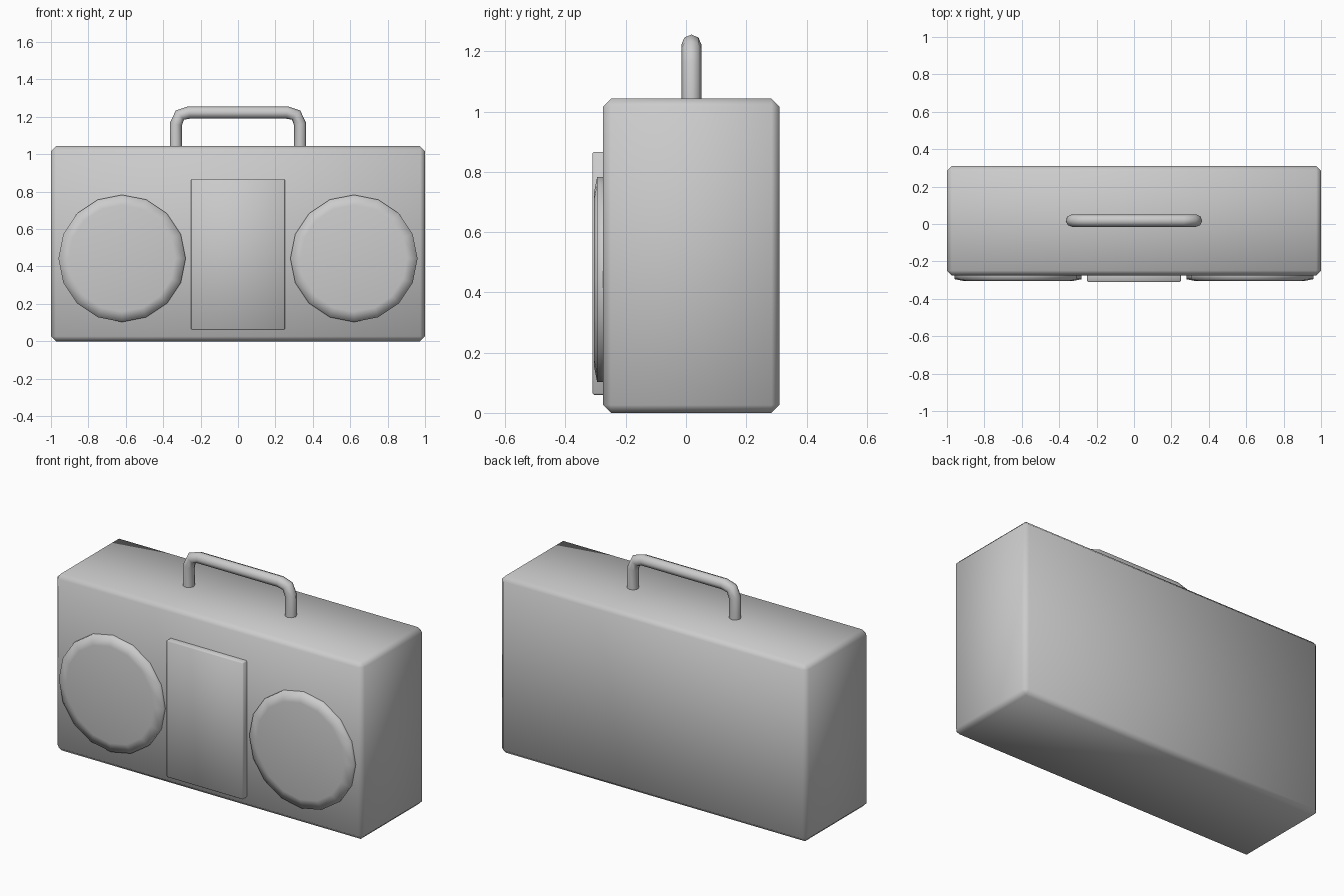
import bpy, bmesh, math
from mathutils import Matrix

if "Cube" in bpy.data.objects:
    bpy.data.objects.remove(bpy.data.objects["Cube"])

grey = bpy.data.materials.new("plain grey")
grey.diffuse_color = (0.6, 0.6, 0.6, 1)
grey.use_nodes = True
grey.node_tree.nodes["Principled BSDF"].inputs["Base Color"].default_value = grey.diffuse_color


def finish(bm, name):
    """Turn a bmesh into a smooth shaded grey object."""
    bmesh.ops.recalc_face_normals(bm, faces=bm.faces)
    for f in bm.faces:
        f.smooth = True
    me = bpy.data.meshes.new(name)
    bm.to_mesh(me)
    bm.free()
    me.materials.append(grey)
    ob = bpy.data.objects.new(name, me)
    bpy.context.collection.objects.link(ob)
    return ob


def box(name, lo, hi, bevel):
    bm = bmesh.new()
    size = [b - a for a, b in zip(lo, hi)]
    mid = [(a + b) / 2 for a, b in zip(lo, hi)]
    bmesh.ops.create_cube(bm, size=1, matrix=Matrix.Translation(mid) @ Matrix.Diagonal((*size, 1)))
    bmesh.ops.bevel(bm, geom=bm.edges[:], offset=bevel, segments=1, affect='EDGES')
    return finish(bm, name)


def speaker(name, x):
    """Sixteen-sided disc with a sloped rim, facing the front."""
    sides, z = 16, 0.443
    bm = bmesh.new()
    rings = []
    for r, y in ((0.34, -0.25), (0.34, -0.295), (0.285, -0.306)):
        rings.append([bm.verts.new((x + r * math.cos(2 * math.pi * i / sides), y,
                                    z + r * math.sin(2 * math.pi * i / sides)))
                      for i in range(sides)])
    for a, b in zip(rings, rings[1:]):
        for i in range(sides):
            j = (i + 1) % sides
            bm.faces.new((a[i], a[j], b[j], b[i]))
    bm.faces.new(rings[0])
    bm.faces.new(rings[-1])
    return finish(bm, name)


# Case and centre panel
box("case", (-1, -0.275, 0), (1, 0.31, 1.043), 0.026)
box("centre_panel", (-0.25, -0.311, 0.06), (0.25, -0.24, 0.866), 0.005)

# Speakers
speaker("left_speaker", -0.62)
speaker("right_speaker", 0.62)

# Carry handle: a round bar swept along a chamfered path
half = [(-0.332, 1.0), (-0.332, 1.16), (-0.311, 1.209), (-0.262, 1.223)]
path = half + [(-x, z) for x, z in reversed(half)]
curve = bpy.data.curves.new("handle", 'CURVE')
curve.dimensions = '3D'
curve.bevel_depth = 0.033
curve.bevel_resolution = 2
curve.use_fill_caps = True
spline = curve.splines.new('POLY')
spline.points.add(len(path) - 1)
for p, (x, z) in zip(spline.points, path):
    p.co = (x, 0.018, z, 1)
spline.use_smooth = True
curve.materials.append(grey)
bpy.context.collection.objects.link(bpy.data.objects.new("handle", curve))
